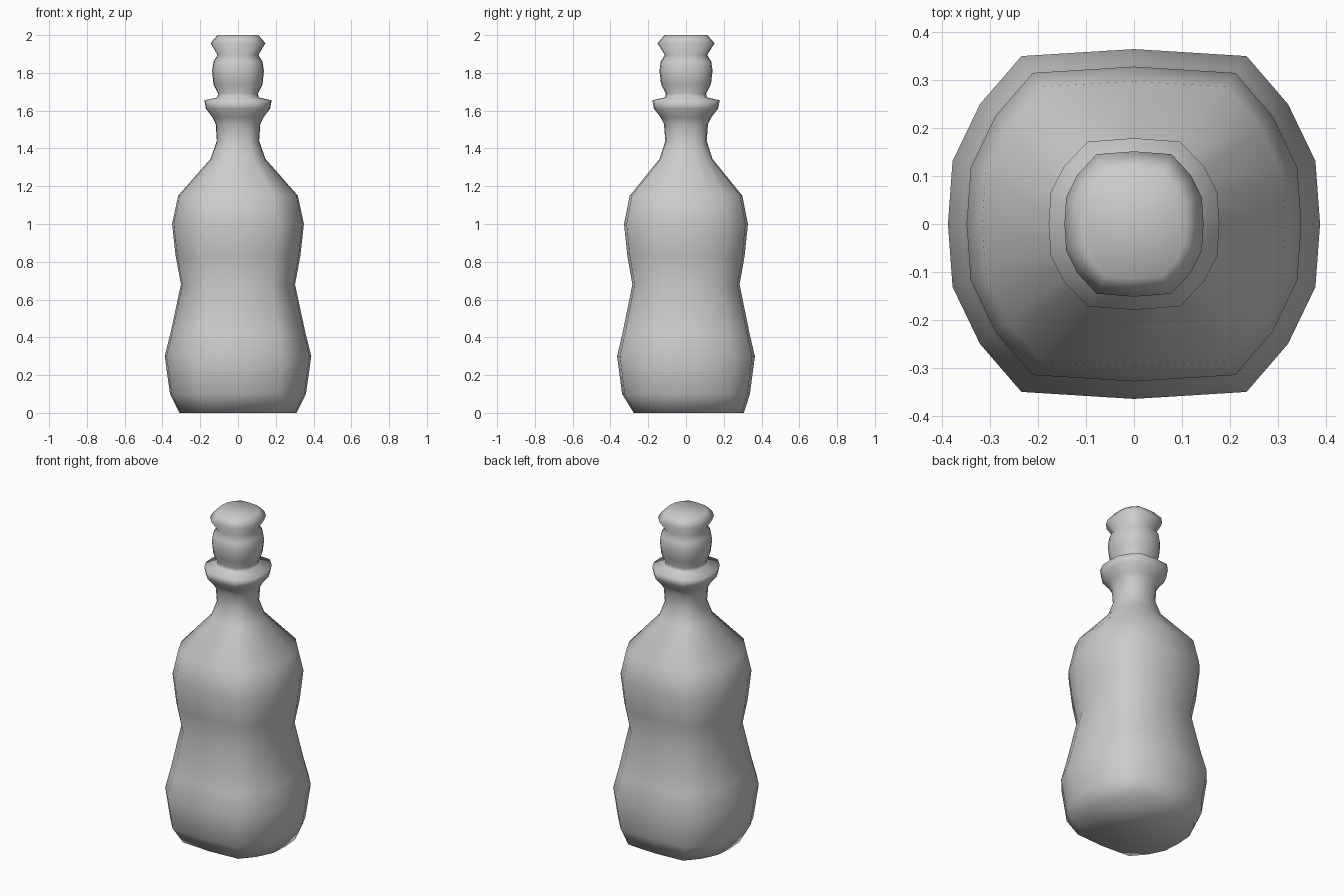
import bpy
import bmesh

cube = bpy.data.objects.get("Cube")
if cube:
    bpy.data.objects.remove(cube, do_unlink=True)

# One plain material
grey = bpy.data.materials.new("plain grey")
grey.use_nodes = True
colour = (0.6, 0.6, 0.6, 1)
grey.diffuse_color = colour
grey.node_tree.nodes["Principled BSDF"].inputs["Base Color"].default_value = colour

# Bottle profile: height and half width, from base to stopper
PROFILE = [
    (0, .31), (.1, .36), (.3, .388), (.42, .358), (.68, .302), (.83, .33),
    (1, .349), (1.15, .317), (1.345, .145), (1.44, .112), (1.53, .118),
    (1.565, .135), (1.61, .17), (1.655, .178), (1.67, .11), (1.69, .106),
    (1.74, .13), (1.81, .137), (1.86, .13), (1.895, .108), (1.957, .145),
    (2, .108),
]

# Quarter of the rounded-square section, for the body and for the neck
BODY = [(1, 0), (.975, .36), (.828, .685), (.605, .96)]
NECK = [(1, 0), (.975, .37), (.82, .67), (.54, .96)]


def section(blend):
    """Full unit outline, mixing the body and neck quarters."""
    quarter = [(a + (c - a) * blend, b + (d - b) * blend)
               for (a, b), (c, d) in zip(BODY, NECK)]
    half = quarter + [(0, 1)] + [(-x, y) for x, y in reversed(quarter[1:])]
    return half + [(-x, -y) for x, y in half]


def add_ring(bm, height, width):
    # The upper part is rounder and deeper than the body
    blend = min(max((height - 1.15) / .85, 0), 1)
    depth = width * (.94 + .11 * blend)
    shift = .015 if height == 0 else 0
    return [bm.verts.new((x * width, y * depth + shift, height))
            for x, y in section(min(blend * 2, 1))]


# Loft the rings into a closed bottle
bm = bmesh.new()
rings = [add_ring(bm, height, width) for height, width in PROFILE]
for low, high in zip(rings, rings[1:]):
    count = len(low)
    for i in range(count):
        j = (i + 1) % count
        bm.faces.new((low[i], low[j], high[j], high[i]))
bm.faces.new(reversed(rings[0]))
bm.faces.new(rings[-1])
bmesh.ops.recalc_face_normals(bm, faces=bm.faces)
for face in bm.faces:
    face.smooth = True

mesh = bpy.data.meshes.new("bottle")
bm.to_mesh(mesh)
bm.free()
mesh.materials.append(grey)
bottle = bpy.data.objects.new("bottle", mesh)
bpy.context.collection.objects.link(bottle)
